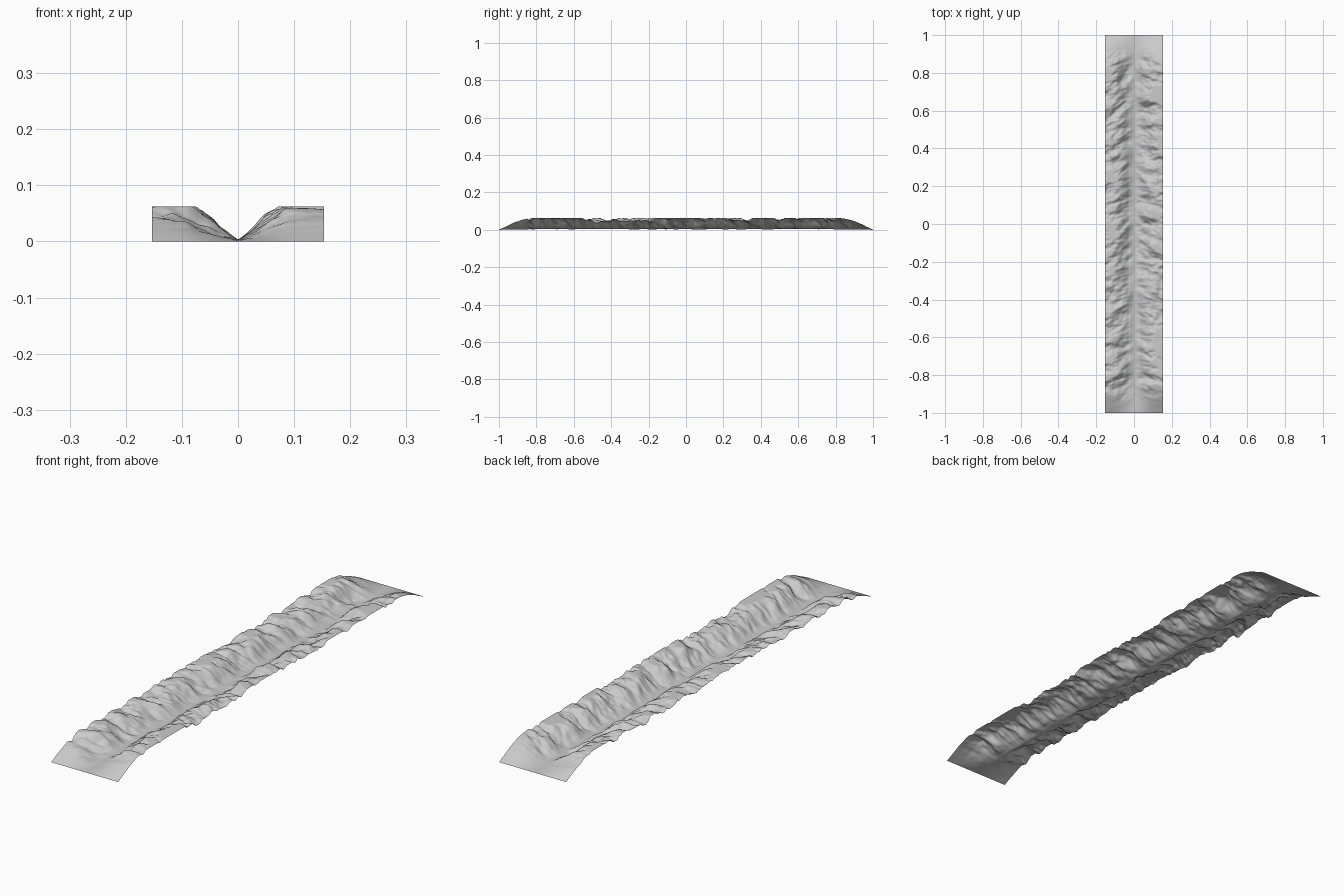
import bpy, bmesh, math
from mathutils import Vector, noise

if "Cube" in bpy.data.objects:
    bpy.data.objects.remove(bpy.data.objects["Cube"])

HALF_W, CAP = 0.153, 0.0625
NX, NY = 64, 420

# Average bank cross-section: (distance from the stream line, height)
PROFILE = [(0, 0.003), (0.03, 0.014), (0.06, 0.033), (0.09, 0.051),
           (0.12, 0.058), (0.16, 0.057)]


def bank(d):
    for (a, ha), (b, hb) in zip(PROFILE, PROFILE[1:]):
        if d <= b:
            return ha + (hb - ha) * (d - a) / (b - a)
    return PROFILE[-1][1]


def smooth(t):
    t = max(0.0, min(1.0, t))
    return t * t * (3 - 2 * t)


def height(x, y):
    d = abs(x)
    side = 1 if x > 0 else -1
    skew = y - 0.35 * x if side < 0 else y + 0.15 * x
    # Eroded gullies running down the banks, finer detail on top
    p = Vector((x * 9, skew * 15, 3.7 * side))
    n = noise.noise(p)
    n += 0.5 * noise.noise(p * 2.1 + Vector((5, 1, 2)))
    n += 0.25 * noise.noise(p * 4.3 + Vector((9, 4, 7)))
    edge = 1 - abs(y)
    amp = 0.024 * smooth(d / 0.07 + 0.12) * smooth(edge / 0.17)
    h = max(0.001, min(CAP, bank(d) + amp * n))
    # Both ends ramp down to the ground
    return h * math.sin(math.pi / 2 * min(1.0, edge / 0.19))


# Valley terrain sheet
bm = bmesh.new()
rows = []
for j in range(NY + 1):
    y = -1 + 2 * j / NY
    row = []
    for i in range(NX + 1):
        x = HALF_W * (2 * i / NX - 1)
        row.append(bm.verts.new((x, y, height(x, y))))
    rows.append(row)
for a, b in zip(rows, rows[1:]):
    for i in range(NX):
        bm.faces.new((a[i], a[i + 1], b[i + 1], b[i])).smooth = True

mesh = bpy.data.meshes.new("valley_terrain")
bm.to_mesh(mesh)
bm.free()
bpy.context.collection.objects.link(bpy.data.objects.new("valley_terrain", mesh))
